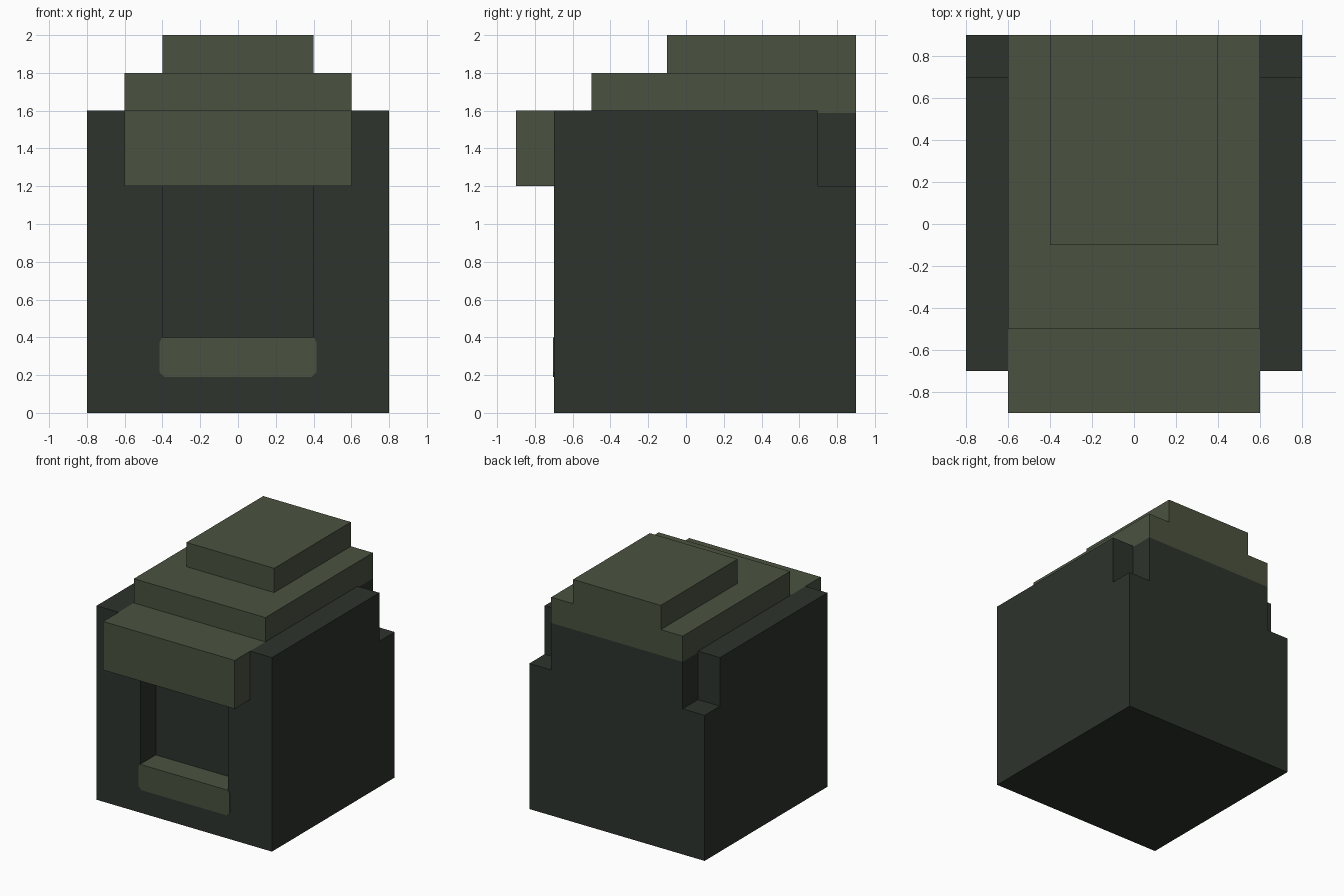
import bpy

cube = bpy.data.objects.get("Cube")
if cube:
    bpy.data.objects.remove(cube, do_unlink=True)


def make_material(name, rgb):
    mat = bpy.data.materials.new(name)
    mat.use_nodes = True
    mat.diffuse_color = (*rgb, 1)
    mat.node_tree.nodes["Principled BSDF"].inputs["Base Color"].default_value = (*rgb, 1)
    return mat


dark_green = make_material("dark green", (0.026, 0.033, 0.026))
olive_green = make_material("olive green", (0.069, 0.084, 0.051))


def prism(name, profile, axis, lo, hi, mat=None):
    """Extrude a 2D profile along x (points are y, z) or y (points are x, z)."""
    def point(a, b, d):
        return (d, a, b) if axis == "x" else (a, d, b)
    n = len(profile)
    verts = [point(a, b, d) for d in (lo, hi) for a, b in profile]
    faces = [tuple(range(n))[::-1], tuple(range(n, 2 * n))]
    faces += [(i, (i + 1) % n, n + (i + 1) % n, n + i) for i in range(n)]
    if axis == "y":
        faces = [f[::-1] for f in faces]
    mesh = bpy.data.meshes.new(name)
    mesh.from_pydata(verts, [], faces)
    if mat:
        mesh.materials.append(mat)
    obj = bpy.data.objects.new(name, mesh)
    bpy.context.collection.objects.link(obj)
    return obj


def box(name, x, y, z, mat=None):
    profile = [(y[0], z[0]), (y[1], z[0]), (y[1], z[1]), (y[0], z[1])]
    return prism(name, profile, "x", x[0], x[1], mat)


# Main block with back corner notches, a front opening and a seat for the crown
body = box("body", (-0.8, 0.8), (-0.7, 0.9), (0, 1.6), dark_green)
cutters = [
    box("crown_seat_cutter", (-0.6, 0.6), (-1.0, 1.0), (1.588, 1.8)),
    box("opening_cutter", (-0.4, 0.4), (-0.8, -0.5), (0.39, 1.2)),
    box("left_notch_cutter", (0.6, 1.0), (0.7, 1.0), (1.2, 1.8)),
    box("right_notch_cutter", (-1.0, -0.6), (0.7, 1.0), (1.2, 1.8)),
]
bpy.context.view_layer.objects.active = body
for cutter in cutters:
    cutter.hide_render = True
    mod = body.modifiers.new(cutter.name, "BOOLEAN")
    mod.operation = "DIFFERENCE"
    mod.solver = "EXACT"
    mod.object = cutter
    bpy.ops.object.modifier_apply(modifier=mod.name)
    bpy.data.objects.remove(cutter, do_unlink=True)

# Overhanging front visor with a thin tongue running back over the body
prism("visor", [(-0.9, 1.2), (-0.7, 1.2), (-0.7, 1.588), (-0.5, 1.588),
                (-0.5, 1.6), (-0.9, 1.6)], "x", -0.6, 0.6, olive_green)

# Stepped crown
box("crown_lower_step", (-0.6, 0.6), (-0.5, 0.9), (1.588, 1.8), olive_green)
box("crown_upper_step", (-0.4, 0.4), (-0.1, 0.9), (1.8, 2.0), olive_green)

# Sill of the front opening, with clipped corners
w, c, z0, z1 = 0.415, 0.025, 0.19, 0.4
prism("opening_sill", [(-w + c, z0), (w - c, z0), (w, z0 + c), (w, z1 - c),
                       (w - c / 2, z1), (-w + c / 2, z1), (-w, z1 - c), (-w, z0 + c)],
      "y", -0.703, -0.5, olive_green)
